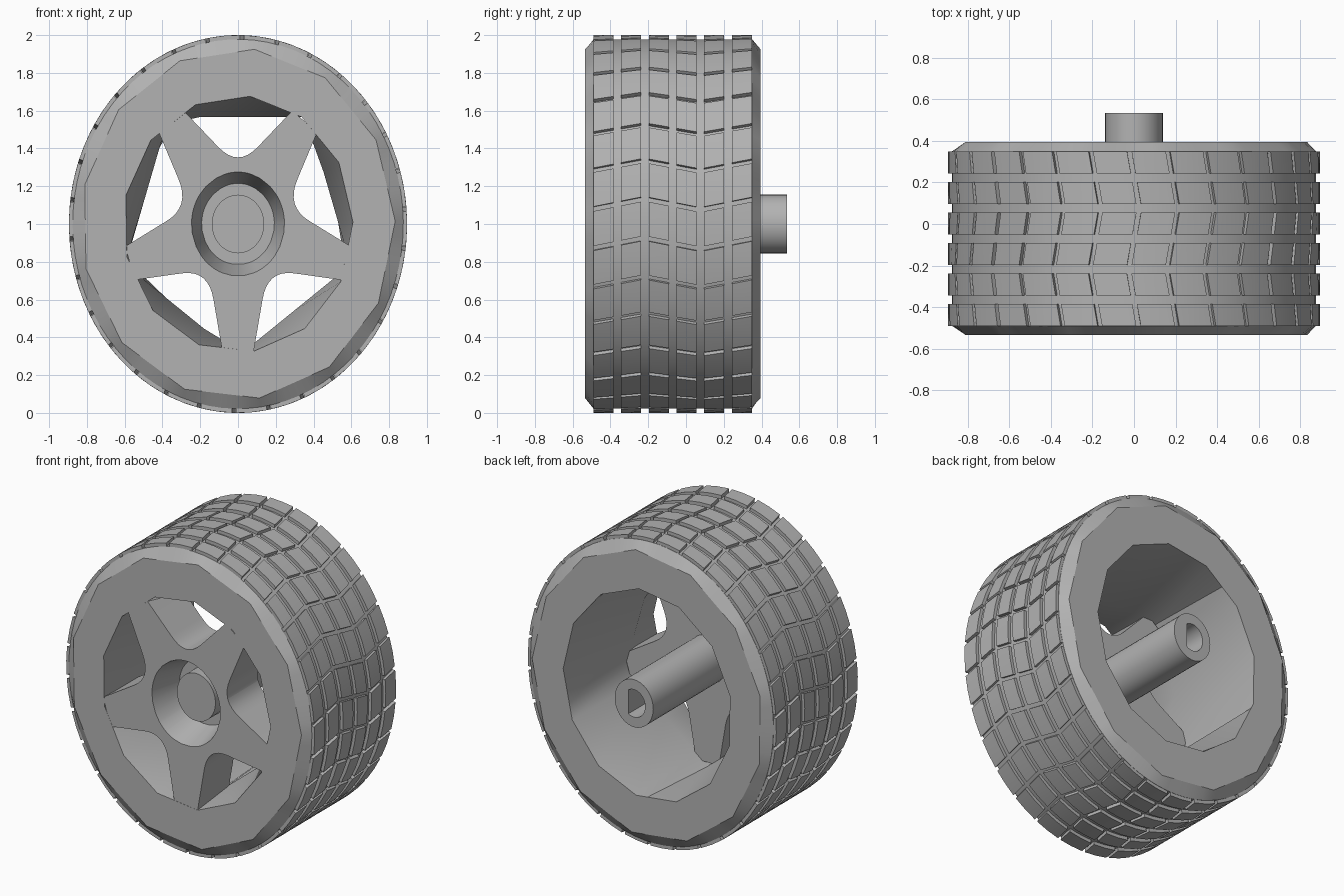
import bpy, bmesh
from math import sin, cos, pi, radians, degrees, atan2, hypot

cube = bpy.data.objects.get("Cube")
if cube:
    bpy.data.objects.remove(cube, do_unlink=True)

SQUASH = 0.895            # wheel is slightly narrower than tall
FRONT, BACK = -0.535, 0.395
SPOKES, SIDES, BLOCKS = 5, 13, 30

grey = bpy.data.materials.new("plain grey")
grey.use_nodes = True
grey.diffuse_color = (0.45, 0.45, 0.45, 1)
grey.node_tree.nodes["Principled BSDF"].inputs["Base Color"].default_value = (0.45, 0.45, 0.45, 1)


def place(angle, radius, y):
    """Polar position, angle in degrees clockwise from the top."""
    a = radians(angle)
    return (SQUASH * radius * sin(a), y, 1 + radius * cos(a))


def polygon(radius, sides, offset):
    """Radius of a regular polygon as a function of angle."""
    step = 360 / sides

    def at(angle):
        d = (angle - offset) % step - step / 2
        return radius * cos(pi / sides) / cos(radians(d))
    return at


def circle(radius):
    return lambda angle: radius


def finish(name, bm, sharp=30):
    bmesh.ops.recalc_face_normals(bm, faces=bm.faces)
    mesh = bpy.data.meshes.new(name)
    bm.to_mesh(mesh)
    bm.free()
    ob = bpy.data.objects.new(name, mesh)
    bpy.context.collection.objects.link(ob)
    mesh.materials.append(grey)
    bpy.ops.object.select_all(action='DESELECT')
    ob.select_set(True)
    bpy.context.view_layer.objects.active = ob
    bpy.ops.object.shade_smooth_by_angle(angle=radians(sharp))
    return ob


def loft(name, angles, rings, closed=False, caps=False, sharp=30):
    """Skin rings, each a (radius function, y) pair, over shared angles."""
    bm = bmesh.new()
    loops = [[bm.verts.new(place(a, f(a), y)) for a in angles] for f, y in rings]
    n = len(angles)
    pairs = list(zip(loops, loops[1:]))
    if closed:
        pairs.append((loops[-1], loops[0]))
    for p, q in pairs:
        for i in range(n):
            j = (i + 1) % n
            bm.faces.new((p[i], p[j], q[j], q[i]))
    if caps:
        bm.faces.new(loops[0])
        bm.faces.new(loops[-1])
    return finish(name, bm, sharp)


# Tyre carcass: faceted sidewalls blending into a round tread surface
def side(radius):
    return polygon(radius, SIDES, 6)


fine = [6 + i * 360 / (SIDES * 6) for i in range(SIDES * 6)]
loft("tyre", fine,
     [(side(0.785), FRONT), (side(0.93), FRONT), (circle(0.978), -0.49),
      (circle(0.978), 0.35), (side(0.93), BACK), (side(0.785), BACK)])

# Rim barrel: pinched to a pentagon where the spokes meet it
spoke_angles = [36 + 72 * k for k in range(SPOKES)]
rim_angles = sorted([(6 + i * 360 / SIDES) % 360 for i in range(SIDES)] + spoke_angles)
loft("rim", rim_angles,
     [(side(0.785), FRONT), (side(0.68), FRONT),
      (polygon(0.70, SPOKES, 36), -0.22), (side(0.68), BACK), (side(0.785), BACK)], sharp=35)

# Star of tapered spokes with filleted valleys and a dished hub
outline = {}
for k in range(SPOKES):
    base = 36 + 72 * k
    half = []
    for i in range(5):
        t = i / 8                      # half of a quadratic fillet curve
        ex, ey = 0.40, 0.145
        cx, cy = 0.24, 0.174
        c, s = cos(radians(72)), sin(radians(72))
        fx, fy = c * ex + s * ey, s * ex - c * ey
        half.append(((1 - t) ** 2 * ex + 2 * t * (1 - t) * cx + t * t * fx,
                     (1 - t) ** 2 * ey + 2 * t * (1 - t) * cy + t * t * fy))
    half.append((0.672, 0.093))
    for sign in (-1, 1):
        for x, y in half:
            a = round((base + sign * degrees(atan2(y, x))) % 360, 3)
            outline[a] = hypot(x, y)
star_angles = sorted(outline)
loft("spokes", star_angles,
     [(circle(0.14), -0.22), (outline.get, -0.22), (outline.get, FRONT + 0.001),
      (circle(0.275), FRONT + 0.001), (circle(0.215), -0.33), (circle(0.14), -0.33)],
     caps=True)

# Axle sleeve with a D-shaped socket at the back
def socket(angle):
    s = sin(radians(angle))
    return min(0.09, 0.045 / s) if s > 0 else 0.09


loft("axle_sleeve", [i * 10 for i in range(36)],
     [(circle(0.155), -0.43), (circle(0.155), 0.535), (socket, 0.535), (socket, 0.2)],
     caps=True)


# Tread blocks: six rows following a zigzag around the tyre
def zigzag(y):
    u = ((y + 0.515) / 0.295) % 2
    return 1.7 - 3.4 * (u if u < 1 else 2 - u)


bm = bmesh.new()
pitch = 360 / BLOCKS
for row in range(6):
    y0 = -0.49 + row * 0.1465
    y1 = y0 + 0.106
    for b in range(BLOCKS):
        grid = {}
        for i in range(3):
            a = b * pitch + 0.7 + (pitch - 1.4) * i / 2
            for j, y in enumerate((y0, y1)):
                for k, r in enumerate((0.965, 1.0)):
                    grid[i, j, k] = bm.verts.new(place(a + zigzag(y), r, y))
        g = grid
        for i in range(2):
            for k in range(2):
                bm.faces.new((g[i, 0, k], g[i + 1, 0, k], g[i + 1, 1, k], g[i, 1, k]))
            for j in range(2):
                bm.faces.new((g[i, j, 0], g[i + 1, j, 0], g[i + 1, j, 1], g[i, j, 1]))
        for i in (0, 2):
            bm.faces.new((g[i, 0, 0], g[i, 1, 0], g[i, 1, 1], g[i, 0, 1]))
finish("tread_blocks", bm)
